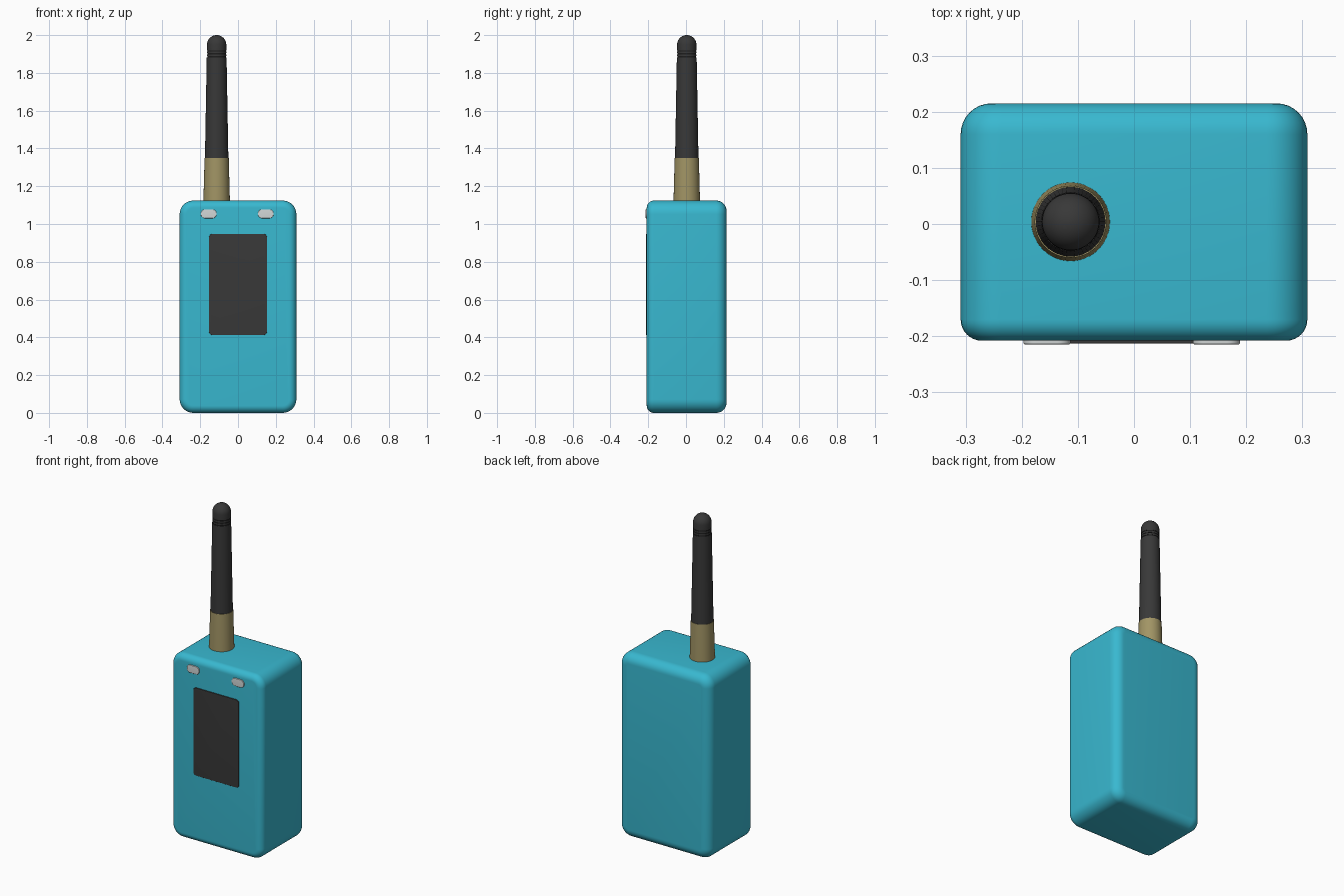
import bpy, bmesh
from math import sin, cos, pi, radians

if "Cube" in bpy.data.objects:
    bpy.data.objects.remove(bpy.data.objects["Cube"])


def material(name, rgb):
    m = bpy.data.materials.new(name)
    m.diffuse_color = (*rgb, 1)
    m.use_nodes = True
    m.node_tree.nodes["Principled BSDF"].inputs["Base Color"].default_value = m.diffuse_color
    return m


TEAL = material("teal", (0.04, 0.48, 0.63))
BLACK = material("black", (0.04, 0.04, 0.04))
GROOVE = material("groove", (0.012, 0.012, 0.012))
BRASS = material("brass", (0.36, 0.30, 0.13))
SILVER = material("silver", (0.65, 0.68, 0.68))


def loft(name, rings, mat, angle=35):
    """Skin a stack of equal-length closed rings and cap both ends."""
    bm = bmesh.new()
    loops = [[bm.verts.new(p) for p in r] for r in rings]
    n = len(loops[0])
    for a, b in zip(loops, loops[1:]):
        for i in range(n):
            j = (i + 1) % n
            bm.faces.new((a[i], a[j], b[j], b[i]))
    bm.faces.new(loops[0])
    bm.faces.new(loops[-1])
    bmesh.ops.recalc_face_normals(bm, faces=bm.faces)
    me = bpy.data.meshes.new(name)
    bm.to_mesh(me)
    bm.free()
    me.materials.append(mat)
    ob = bpy.data.objects.new(name, me)
    bpy.context.collection.objects.link(ob)
    bpy.context.view_layer.objects.active = ob
    ob.select_set(True)
    bpy.ops.object.shade_smooth_by_angle(angle=radians(angle))
    ob.select_set(False)
    return ob


def rounded_slab(name, x, z, w, h, r, y0, y1, rf, rb, mat, seg=8):
    """Rounded rectangle in XZ, extruded y0..y1, with front/back rim radii."""
    def ring(y, d):
        rr = r - d
        pts = []
        for k, (sx, sz) in enumerate(((1, 1), (-1, 1), (-1, -1), (1, -1))):
            for s in range(seg + 1):
                a = (k + s / seg) * pi / 2
                pts.append((x + sx * (w / 2 - r) + rr * cos(a), y,
                            z + sz * (h / 2 - r) + rr * sin(a)))
        return pts
    steps = [i / seg * pi / 2 for i in range(seg + 1)]
    rings = [ring(y0 + rf * (1 - sin(t)), rf * (1 - cos(t))) for t in reversed(steps)]
    rings += [ring(y1 - rb * (1 - sin(t)), rb * (1 - cos(t))) for t in steps]
    return loft(name, rings, mat)


def turned(name, profile, mat, n=48):
    """Lathe an (r, z) profile around the antenna axis."""
    cx, cy = -0.113, 0.004
    return loft(name, [[(cx + r * cos(2 * pi * i / n), cy + r * sin(2 * pi * i / n), z)
                        for i in range(n)] for r, z in profile], mat)


# Case
rounded_slab("case", 0, 0.562, 0.618, 1.124, 0.072, -0.208, 0.215, 0.038, 0.055, TEAL)

# Screen and the two buttons
rounded_slab("screen", 0, 0.68, 0.308, 0.536, 0.02, -0.213, -0.19, 0.002, 0.002, BLACK)
for side, x in (("left", -0.155), ("right", 0.147)):
    rounded_slab(side + "_button", x, 1.054, 0.084, 0.048, 0.0235,
                 -0.2145, -0.19, 0.003, 0.002, SILVER)

# Antenna connector
turned("antenna_connector", [(0.07, 1.10), (0.07, 1.125), (0.064, 1.35)], BRASS)

# Antenna rod with three grooves and a domed tip
profile = [(0.062, 1.34), (0.062, 1.35), (0.0525, 1.882)]
for z in (1.882, 1.897, 1.912):
    profile += [(0.049, z), (0.049, z + 0.007), (0.0515, z + 0.007), (0.0515, z + 0.015)]
profile += [(0.051, 1.95)]
profile += [(0.051 * cos(t * pi / 20), 1.95 + 0.05 * sin(t * pi / 20)) for t in range(1, 10)]
profile += [(0.001, 2.0)]
turned("antenna", profile, BLACK)
for i, z in enumerate((1.882, 1.897, 1.912)):
    turned(f"groove_band_{i + 1}", [(0.0495, z), (0.0495, z + 0.007)], GROOVE)
